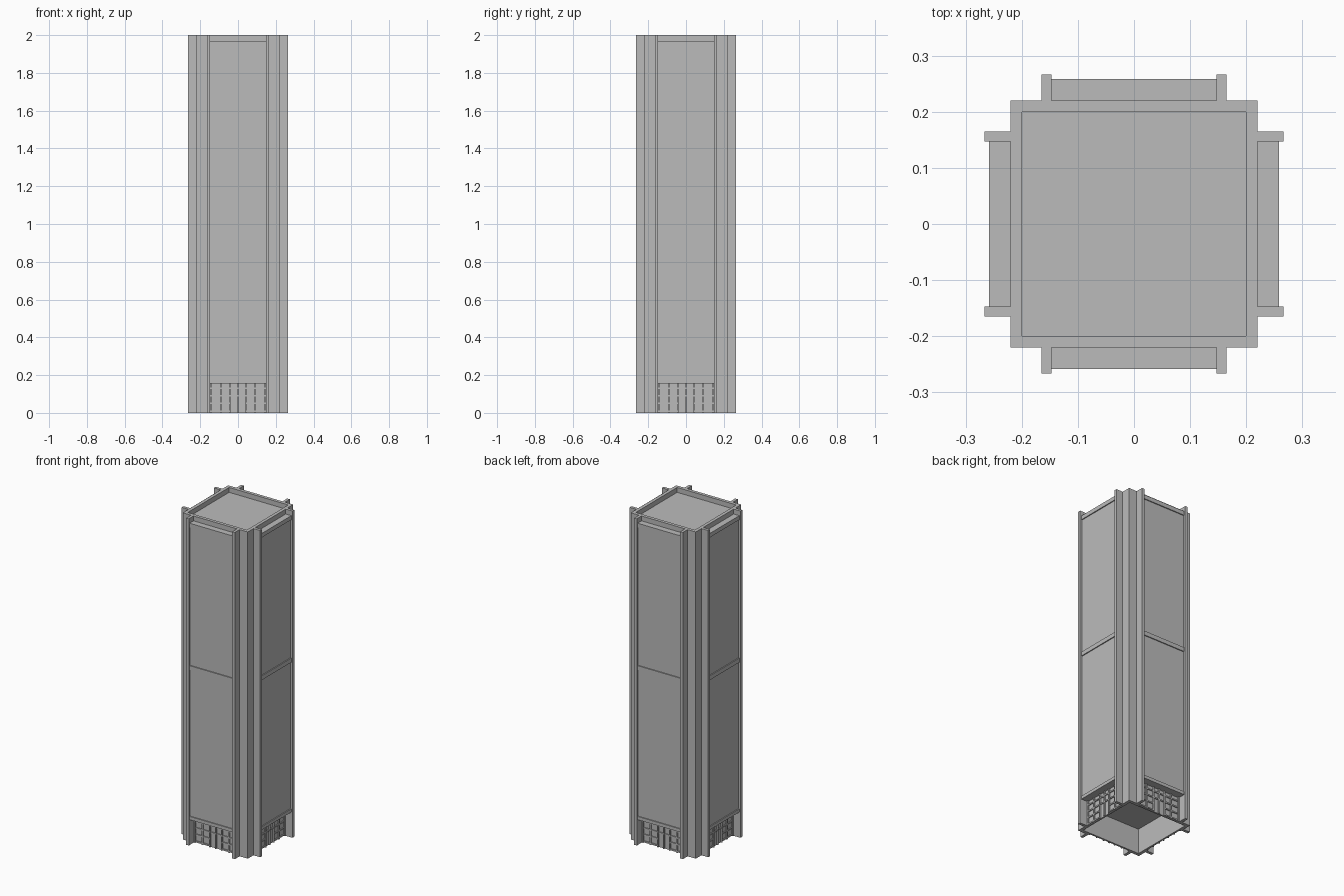
import bpy, bmesh
from math import pi
from mathutils import Matrix, Vector

cube = bpy.data.objects.get("Cube")
if cube:
    bpy.data.objects.remove(cube, do_unlink=True)

concrete = bpy.data.materials.new("grey concrete")
concrete.use_nodes = True
GREY = (0.5, 0.5, 0.5, 1)
concrete.diffuse_color = GREY
concrete.node_tree.nodes["Principled BSDF"].inputs["Base Color"].default_value = GREY


def make(name, boxes, sides=4):
    """Join boxes given as (x0, x1, y0, y1, z0, z1), repeated around the tower."""
    bm = bmesh.new()
    for turn in range(sides):
        spin = Matrix.Rotation(turn * pi / 2, 4, 'Z')
        for x0, x1, y0, y1, z0, z1 in boxes:
            centre = Vector((x0 + x1, y0 + y1, z0 + z1)) / 2
            size = Matrix.Diagonal((x1 - x0, y1 - y0, z1 - z0, 1))
            bmesh.ops.create_cube(bm, size=1, matrix=spin @ Matrix.Translation(centre) @ size)
    mesh = bpy.data.meshes.new(name)
    bm.to_mesh(mesh)
    bm.free()
    mesh.materials.append(concrete)
    obj = bpy.data.objects.new(name, mesh)
    bpy.context.collection.objects.link(obj)
    return obj


TOP = 2.0
LEDGE = 1.97      # top of the face panels
SOFFIT = 0.155    # underside of the tower above the lobby
OUT = 0.22        # outer wall plane
IN = 0.20         # inner wall plane
BAY = 0.147       # half width of the bay between ribs
RIB = 0.165
FACE = 0.258      # front of the horizontal bands
PANEL = 0.252

# Solid upper core, whose top is the sunken roof and bottom the lobby ceiling
make("core_and_roof", [(-IN, IN, -IN, IN, SOFFIT, LEDGE)], sides=1)

# Thin corner piers reach the ground; the parapet wall joins them above the lobby
make("corner_piers", [(-OUT, -BAY, -OUT, -IN, 0, TOP),
                      (BAY, IN, -OUT, -IN, 0, TOP)])
make("parapet_walls", [(-BAY, BAY, -OUT, -IN, SOFFIT, TOP)])

# Full-height vertical ribs
make("vertical_ribs", [(-RIB, -BAY, -0.266, -OUT, 0, TOP),
                       (BAY, RIB, -0.266, -OUT, 0, TOP)])

# Face panels with proud horizontal bands
make("face_panels", [(-BAY, BAY, -PANEL, -OUT, SOFFIT, LEDGE)])
make("horizontal_bands", [(-BAY, BAY, -FACE, -PANEL, low, high)
                          for low, high in ((SOFFIT, 0.175), (1.072, 1.098), (1.945, LEDGE))])

# Recessed lobby walls with window and door frames
make("lobby_walls", [(-BAY, BAY, -0.21, -IN, 0, SOFFIT)])
frames = [(x - 0.004, x + 0.004, -0.218, -0.21, 0, SOFFIT)
          for x in (-0.142, -0.09, -0.04, 0, 0.04, 0.09, 0.142)]
frames += [(-BAY, BAY, -0.216, -0.21, z - 0.004, z + 0.004) for z in (0.09, 0.13)]
frames += [(s * 0.0935 - 0.0535, s * 0.0935 + 0.0535, -0.216, -0.21, z, z + 0.008)
           for s in (-1, 1) for z in (0.004, 0.046)]
make("lobby_frames", frames)
